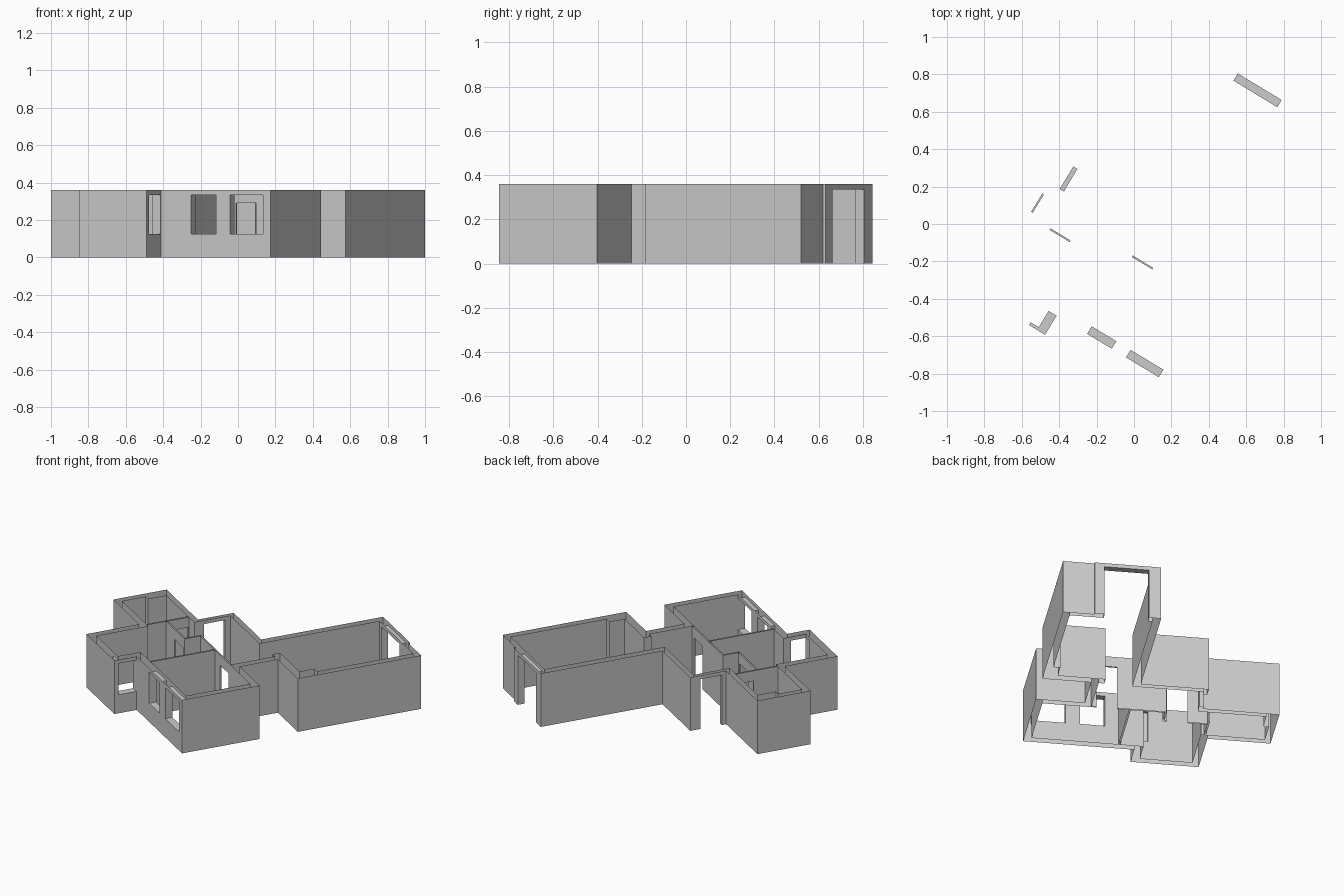
import bpy, bmesh, math
from mathutils import Matrix

HEIGHT = 0.36
HEAD = 0.335      # top of outer doors and windows
SILL = 0.125      # bottom of windows
INNER_HEAD = 0.29 # top of inner doors
TURN = Matrix.Rotation(math.radians(-31.2), 4, 'Z')

if "Cube" in bpy.data.objects:
    bpy.data.objects.remove(bpy.data.objects["Cube"])

plaster = bpy.data.materials.new("light grey plaster")
plaster.use_nodes = True
GREY = (0.6, 0.6, 0.6, 1)
plaster.diffuse_color = GREY
plaster.node_tree.nodes["Principled BSDF"].inputs["Base Color"].default_value = GREY


def block(name, u0, u1, v0, v1, z0=0, z1=HEIGHT):
    """Box between plan limits, in the unrotated house frame."""
    bm = bmesh.new()
    bmesh.ops.create_cube(bm, size=1)
    for v in bm.verts:
        v.co.x = u1 if v.co.x > 0 else u0
        v.co.y = v1 if v.co.y > 0 else v0
        v.co.z = z1 if v.co.z > 0 else z0
    mesh = bpy.data.meshes.new(name)
    bm.to_mesh(mesh)
    bm.free()
    obj = bpy.data.objects.new(name, mesh)
    bpy.context.scene.collection.objects.link(obj)
    return obj


def build(name, walls, openings):
    """Union the wall blocks, cut the openings, leave wall tops and bottoms open."""
    base = block(name, *walls[0])
    helpers = []
    for kind, boxes in (('UNION', walls[1:]), ('DIFFERENCE', openings)):
        for box in boxes:
            helper = block(name + "_helper", *box)
            helper.hide_render = True
            helpers.append(helper)
            mod = base.modifiers.new(kind.lower(), 'BOOLEAN')
            mod.operation, mod.solver, mod.object = kind, 'EXACT', helper
    bpy.context.view_layer.update()
    result = base.evaluated_get(bpy.context.evaluated_depsgraph_get())
    bm = bmesh.new()
    bm.from_mesh(result.to_mesh())
    base.modifiers.clear()
    for helper in helpers:
        bpy.data.objects.remove(helper)
    caps = [f for f in bm.faces if abs(f.normal.z) > 0.9
            and not 0.001 < f.calc_center_median().z < HEIGHT - 0.001]
    bmesh.ops.delete(bm, geom=caps, context='FACES')
    bmesh.ops.transform(bm, matrix=TURN, verts=bm.verts)
    bm.to_mesh(base.data)
    bm.free()
    base.data.materials.clear()
    base.data.materials.append(plaster)
    for face in base.data.polygons:
        face.material_index = 0
        face.use_smooth = False


# Outer walls: u0, u1, v0, v1
outer_walls = [
    # front room
    (-0.15, 0.587, -0.632, -0.585),
    (0.542, 0.587, -0.632, -0.115),
    (0.24, 0.587, -0.157, -0.115),
    # hall side and step to the long room
    (0.24, 0.285, -0.157, 0.19),
    (0.205, 0.587, 0.14, 0.19),
    # long room
    (0.542, 0.587, 0.14, 0.963),
    (0.50, 0.56, 0.16, 0.29),
    (0.35, 0.587, 0.931, 0.963),
    (-0.017, 0.393, 0.931, 0.976),
    (-0.017, 0.03, 0.13, 0.976),
    # hall back
    (-0.437, 0.03, 0.13, 0.164),
    (-0.437, -0.411, -0.11, 0.164),
    # small back room
    (-0.91, -0.411, -0.11, -0.075),
    (-0.91, -0.87, -0.43, -0.075),
    (-0.89, -0.835, -0.232, -0.09),
    (-0.91, -0.475, -0.43, -0.39),
    # left room
    (-0.52, -0.475, -0.781, -0.39),
    (-0.52, -0.10, -0.781, -0.736),
    (-0.15, -0.10, -0.781, -0.585),
]
outer_openings = [
    (0.09, 0.244, -0.7, -0.5, SILL, HEAD),
    (0.333, 0.538, -0.7, -0.5, SILL, HEAD),
    (-0.2, -0.05, -0.753, -0.634, SILL, HEAD),
    (0.058, 0.332, 0.85, 1.05, -0.1, HEAD),
    (-0.5, -0.35, -0.046, 0.095, -0.1, HEAD),
]
build("outer_walls", outer_walls, outer_openings)

# Thin inner partitions with door openings
partitions = [
    (-0.22, 0.24, -0.157, -0.147),
    (-0.005, 0.005, -0.585, -0.15),
    (-0.225, -0.215, -0.261, -0.147),
    (-0.50, -0.215, -0.261, -0.251),
    (-0.504, -0.494, -0.39, -0.11),
]
doors = [
    (0.082, 0.209, -0.2, -0.1, -0.1, INNER_HEAD),
    (-0.37, -0.244, -0.3, -0.2, -0.1, INNER_HEAD),
    (-0.55, -0.45, -0.229, -0.114, -0.1, INNER_HEAD),
]
build("inner_partitions", partitions, doors)
